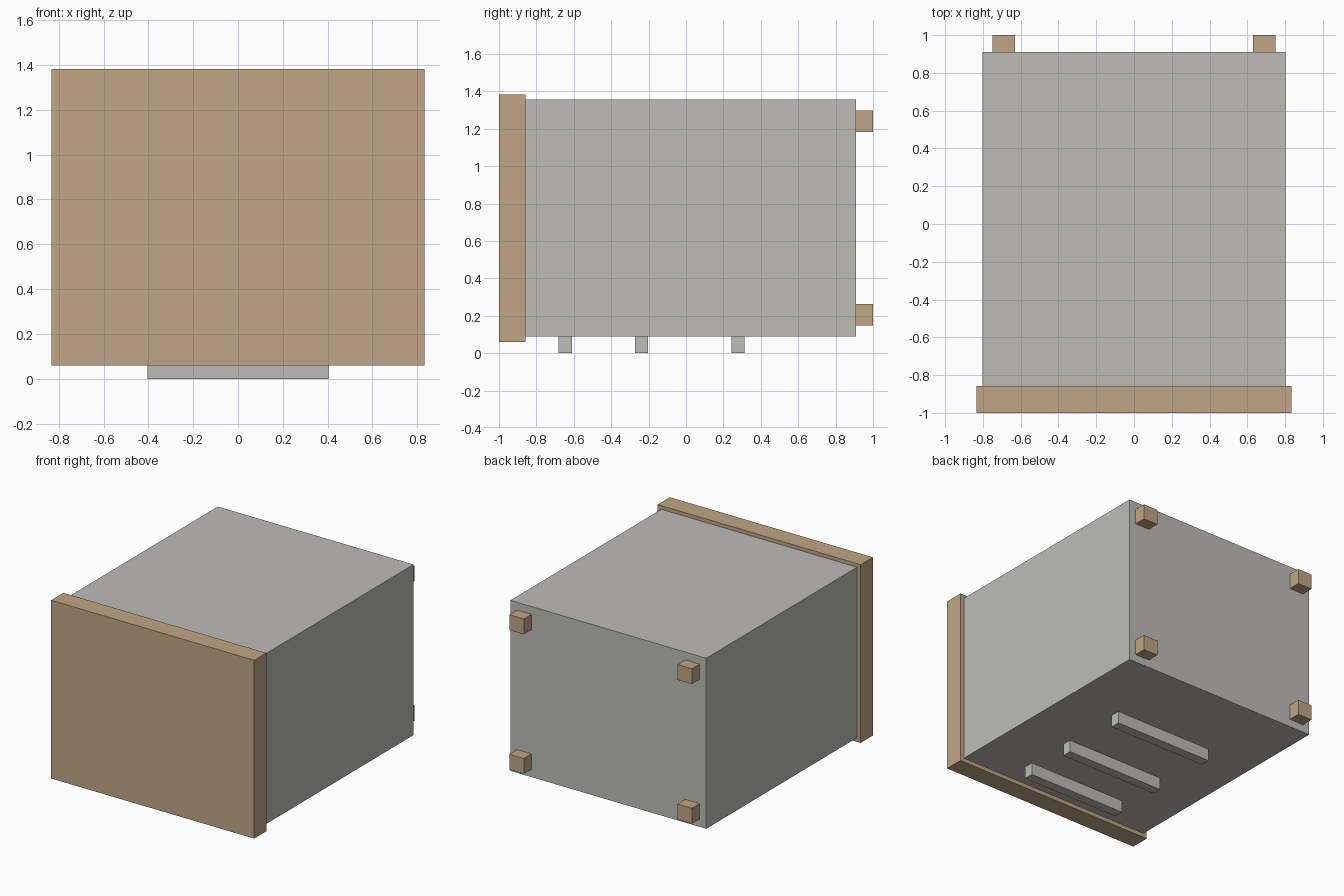
import bpy

if "Cube" in bpy.data.objects:
    bpy.data.objects.remove(bpy.data.objects["Cube"])


def material(name, rgb):
    m = bpy.data.materials.new(name)
    m.diffuse_color = (*rgb, 1)
    m.use_nodes = True
    m.node_tree.nodes["Principled BSDF"].inputs["Base Color"].default_value = m.diffuse_color
    return m


grey = material("warm_grey", (0.51, 0.505, 0.485))
tan = material("tan_wood", (0.53, 0.375, 0.24))


def box(name, x, y, z, mat):
    """Box spanning the given (min, max) ranges."""
    spans = (x, y, z)
    bpy.ops.mesh.primitive_cube_add(size=1, location=[(a + b) / 2 for a, b in spans])
    ob = bpy.context.object
    ob.name = name
    ob.scale = [b - a for a, b in spans]
    bpy.ops.object.transform_apply(location=False, rotation=False, scale=True)
    ob.data.materials.append(mat)
    return ob


# Main case and the overhanging front panel
box("case", (-0.803, 0.803), (-0.857, 0.91), (0.09, 1.355), grey)
box("front_panel", (-0.833, 0.833), (-1.0, -0.857), (0.06, 1.382), tan)

# Three runners across the underside
for i, y in enumerate((-0.645, -0.238, 0.278)):
    box(f"bottom_runner_{i + 1}", (-0.403, 0.403), (y - 0.036, y + 0.036), (0, 0.09), grey)

# Four spacer blocks at the corners of the back
for side, x in (("left", -0.69), ("right", 0.69)):
    for level, z in (("lower", 0.205), ("upper", 1.24)):
        box(f"back_block_{level}_{side}", (x - 0.059, x + 0.059), (0.91, 1.0),
            (z - 0.057, z + 0.057), tan)
